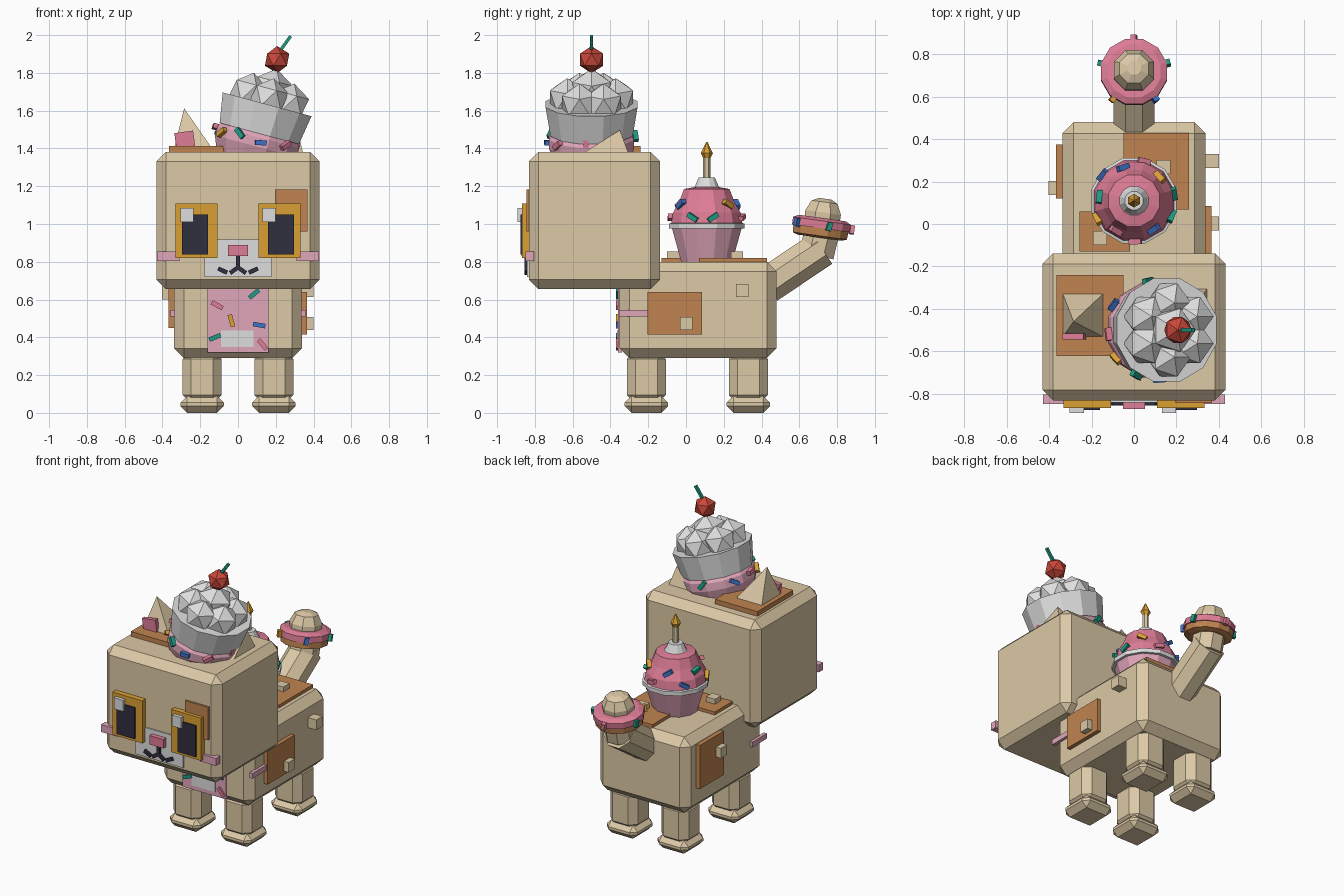
import bpy, bmesh, math
from mathutils import Matrix, Vector

if "Cube" in bpy.data.objects:
    bpy.data.objects.remove(bpy.data.objects["Cube"])


def material(name, r, g, b):
    m = bpy.data.materials.new(name)
    m.diffuse_color = [(c / 255 / 12.92 if c < 11 else ((c / 255 + .055) / 1.055) ** 2.4)
                       for c in (r, g, b)] + [1]
    m.use_nodes = True
    m.node_tree.nodes["Principled BSDF"].inputs["Base Color"].default_value = m.diffuse_color
    return m


CREAM = material("cream", 220, 201, 166)
WHITE = material("white", 222, 222, 222)
PINK = material("pink", 222, 125, 150)
PALE = material("pale pink", 224, 166, 186)
GOLD = material("gold", 218, 160, 52)
BROWN = material("caramel", 192, 132, 80)
DARK = material("dark", 48, 46, 62)
TEAL = material("teal", 30, 155, 132)
BLUE = material("blue", 62, 116, 200)
RED = material("red", 203, 72, 58)
SPRINKLES = [TEAL, BLUE, PINK, GOLD]


def finish(name, bm, *mats):
    bmesh.ops.recalc_face_normals(bm, faces=bm.faces)
    me = bpy.data.meshes.new(name)
    bm.to_mesh(me)
    bm.free()
    for m in mats:
        me.materials.append(m)
    ob = bpy.data.objects.new(name, me)
    bpy.context.collection.objects.link(ob)
    return ob


def box(name, x, y, z, mat, bevel=0, mtx=Matrix()):
    """Box from (min, max) ranges, optionally chamfered."""
    bm = bmesh.new()
    size = [b - a for a, b in (x, y, z)]
    mid = Vector([(a + b) / 2 for a, b in (x, y, z)])
    bmesh.ops.create_cube(bm, size=1)
    bmesh.ops.scale(bm, vec=size, verts=bm.verts)
    if bevel:
        bmesh.ops.bevel(bm, geom=bm.edges[:], offset=bevel, segments=1,
                        affect='EDGES', profile=0.5)
    bm.transform(mtx @ Matrix.Translation(mid))
    return finish(name, bm, mat)


def lathe(name, profile, sides, mats, mtx=Matrix(), bands=None):
    """Turn (radius, z) points; bands gives the material of each ring of faces."""
    bm = bmesh.new()
    rings = [[bm.verts.new((r * math.cos(a), r * math.sin(a), z))
              for a in [(i + .5) * math.tau / sides for i in range(sides)]]
             for r, z in profile]
    for k, (lo, hi) in enumerate(zip(rings, rings[1:])):
        for i in range(sides):
            j = (i + 1) % sides
            f = bm.faces.new((lo[i], lo[j], hi[j], hi[i]))
            f.material_index = bands[k] if bands else 0
    bm.faces.new(rings[0][::-1])
    bm.faces.new(rings[-1]).material_index = bands[-1] if bands else 0
    bm.transform(mtx)
    return finish(name, bm, *mats)


def ball(name, p, r, mat, mtx=Matrix()):
    bm = bmesh.new()
    bmesh.ops.create_icosphere(bm, subdivisions=1, radius=r)
    bm.transform(mtx @ Matrix.Translation(p))
    return finish(name, bm, mat)


def rod(name, a, b, w, mat, sides=4):
    a, b = Vector(a), Vector(b)
    m = Matrix.Translation(a) @ (b - a).to_track_quat('Z', 'Y').to_matrix().to_4x4()
    return lathe(name, [(w, 0), (w, (b - a).length)], sides, [mat], m)


def sprinkle(mtx, angle, r, z, roll, mat, length=.06):
    """Small bar lying on a round surface at the given angle."""
    m = (mtx @ Matrix.Rotation(math.radians(angle), 4, 'Z') @ Matrix.Translation((r, 0, z))
         @ Matrix.Rotation(math.radians(roll), 4, 'X'))
    h = length / 2
    box("sprinkle", (-.014, .014), (-h, h), (-.013, .013), mat, 0, m)


# Body, head, legs and paws
box("body", (-.338, .338), (-.352, .48), (.29, .80), CREAM, .052)
box("head", (-.432, .432), (-.832, -.138), (.655, 1.382), CREAM, .05)
for s in (-1, 1):
    for y in (-.21, .33):
        x = s * .19
        box("leg", (x - .103, x + .103), (y - .103, y + .103), (.05, .33), CREAM, .045)
        box("paw", (x - .115, x + .115), (y - .115, y + .115), (0, .09), CREAM, .036)

# Eyes: frame, pupil and glint
for s in (-1, 1):
    e = s * .22
    box("eye_frame", (e - .112, e + .112), (-.868, -.83), (.82, 1.108), GOLD)
    p = s * .228
    box("pupil", (p - .068, p + .068), (-.877, -.868), (.838, 1.05), DARK)
    g = -.27 if s < 0 else .165
    box("glint", (g - .034, g + .034), (-.891, -.866), (1.01, 1.085), WHITE)
    x = s * .37
    box("cheek", (x - .06, x + .06), (-.85, -.805), (.805, .855), PALE)

# Muzzle, nose, mouth and forehead patch
box("muzzle", (-.178, .178), (-.841, -.83), (.72, .918), WHITE)
box("nose", (-.052, .052), (-.872, -.83), (.83, .89), PINK)
rod("mouth_middle", (0, -.845, .83), (0, -.845, .76), .016, DARK)
for s in (-1, 1):
    rod("mouth_inner", (0, -.845, .77), (s * .042, -.845, .74), .016, DARK)
    rod("mouth_outer", (s * .058, -.845, .742), (s * .105, -.845, .765), .016, DARK)
box("face_patch", (.195, .368), (-.845, -.83), (.96, 1.182), BROWN)

# Ears
for s, tip in ((-1, (-.285, -.46, 1.612)), (1, (.315, -.35, 1.497))):
    bm = bmesh.new()
    base = [bm.verts.new((s * x, y, 1.375)) for x, y in
            ((.345, -.545), (.12, -.545), (.12, -.305), (.345, -.305))]
    top = bm.verts.new(tip)
    bm.faces.new(base)
    for i in range(4):
        bm.faces.new((base[i], base[(i + 1) % 4], top))
    finish("ear", bm, CREAM)
    box("inner_ear", (-.05, .05), (-.014, .014), (-.04, .04), PINK, 0,
        Matrix.Translation((s * .282, -.53, 1.448)) @ Matrix.Rotation(math.radians(s * 8), 4, 'Y'))
box("head_patch", (-.366, -.05), (-.622, -.24), (1.37, 1.414), BROWN)

# Bib with pocket and sprinkles
box("bib", (-.162, .162), (-.36, -.34), (.32, .67), PALE)
box("bib_pocket", (-.09, .083), (-.366, -.358), (.35, .437), WHITE)
for x, z, roll, mat in ((-.11, .57, 28, PINK), (.085, .63, -40, TEAL), (-.035, .488, 75, GOLD),
                        (.112, .465, 10, BLUE), (-.122, .4, -22, TEAL), (.13, .362, 50, PINK)):
    box("bib_sprinkle", (-.033, .033), (-.008, .008), (-.012, .012), mat, 0,
        Matrix.Translation((x, -.363, z)) @ Matrix.Rotation(math.radians(roll), 4, 'Y'))
for s in (-1, 1):
    box("bib_strap", (s * .345 - .012, s * .345 + .012), (-.355, -.2), (.51, .545), PALE)

# Caramel patches and crumbs
box("right_patch", (.33, .365), (-.205, .085), (.415, .64), BROWN)
box("left_patch", (-.367, -.33), (.12, .375), (.45, .745), BROWN)
box("back_patch", (-.05, .26), (.068, .43), (.79, .821), BROWN)
box("shoulder_patch", (-.257, -.02), (-.13, .06), (.79, .821), BROWN)
for x, y, z in ((.368, .002, .473), (.368, .297, .648), (-.37, .17, .635),
                (.14, .27, .82), (-.16, -.067, .82)):
    box("crumb", (x - .033, x + .033), (y - .033, y + .033), (z - .034, z + .034), CREAM)

# Back cupcake with candle
C = Matrix.Translation((0, .11, 0))
lathe("back_cupcake",
      [(.14, .80), (.19, .975), (.208, .975), (.208, 1.002), (.195, 1.005), (.185, 1.06),
       (.15, 1.12), (.125, 1.185), (.07, 1.195), (.065, 1.2), (.045, 1.245)],
      12, [PALE, WHITE, PINK], C, [0, 1, 1, 1, 2, 2, 2, 2, 1, 1])
lathe("candle", [(.019, 1.24), (.019, 1.36)], 6, [CREAM], C)
lathe("flame", [(.012, 1.335), (.032, 1.375), (.003, 1.435)], 6, [GOLD], C)
for i in range(11):
    up = i % 2
    sprinkle(C, i * 360 / 11 + 10, .165 if up else .192, 1.105 if up else 1.035,
             (35, -30, 15)[i % 3], SPRINKLES[(i * 3 + i // 4) % 4])

# Tilted head cupcake with cream puffs and cherry
H = Matrix.Translation((.105, -.5, 1.45)) @ Matrix.Rotation(math.radians(15), 4, 'Y')
lathe("head_cupcake", [(.2, -.12), (.232, -.04), (.232, .01), (.215, .035), (.225, .03), (.252, .19), (.2, .19)],
      12, [PALE, WHITE], H, [0, 0, 0, 1, 1, 1])
ball("cream_puff", (0, 0, .265), .12, WHITE, H)
for i in range(6):
    a = i * math.tau / 6 + math.pi / 6
    ball("cream_puff", (.128 * math.cos(a), .128 * math.sin(a), .225), .108, WHITE, H)
for i, a in enumerate((100, 150, 185, 215, 245, 275, 310)):
    sprinkle(H, a, .235, .005 - .02 * (i % 2), (40, -35, 10)[i % 3], SPRINKLES[i % 4])
ball("cherry", (.207, -.5, 1.87), .072, RED)
rod("cherry_stem", (.225, -.5, 1.92), (.279, -.5, 1.995), .012, TEAL)

# Tail with ring cake
rod("tail_base", (0, .43, .675), (0, .72, .87), .105, CREAM, 8)
rod("tail_bend", (0, .69, .835), (0, .73, 1.0), .1, CREAM, 8)
T = Matrix.Translation((0, .715, .982)) @ Matrix.Rotation(math.radians(-8), 4, 'X')
lathe("tail_tip", [(.1, -.02), (.103, .08), (.075, .135), (.035, .153)], 8, [CREAM], T)
lathe("ring_cake", [(.12, -.055), (.15, -.045), (.152, -.005), (.16, -.005), (.16, .035), (.13, .05)],
      12, [BROWN, PINK], T, [0, 0, 1, 1, 1])
for a, mat in ((15, TEAL), (90, PINK), (165, TEAL), (232, GOLD), (308, BLUE)):
    sprinkle(T, a, .163, .01, 80, mat, .045)
